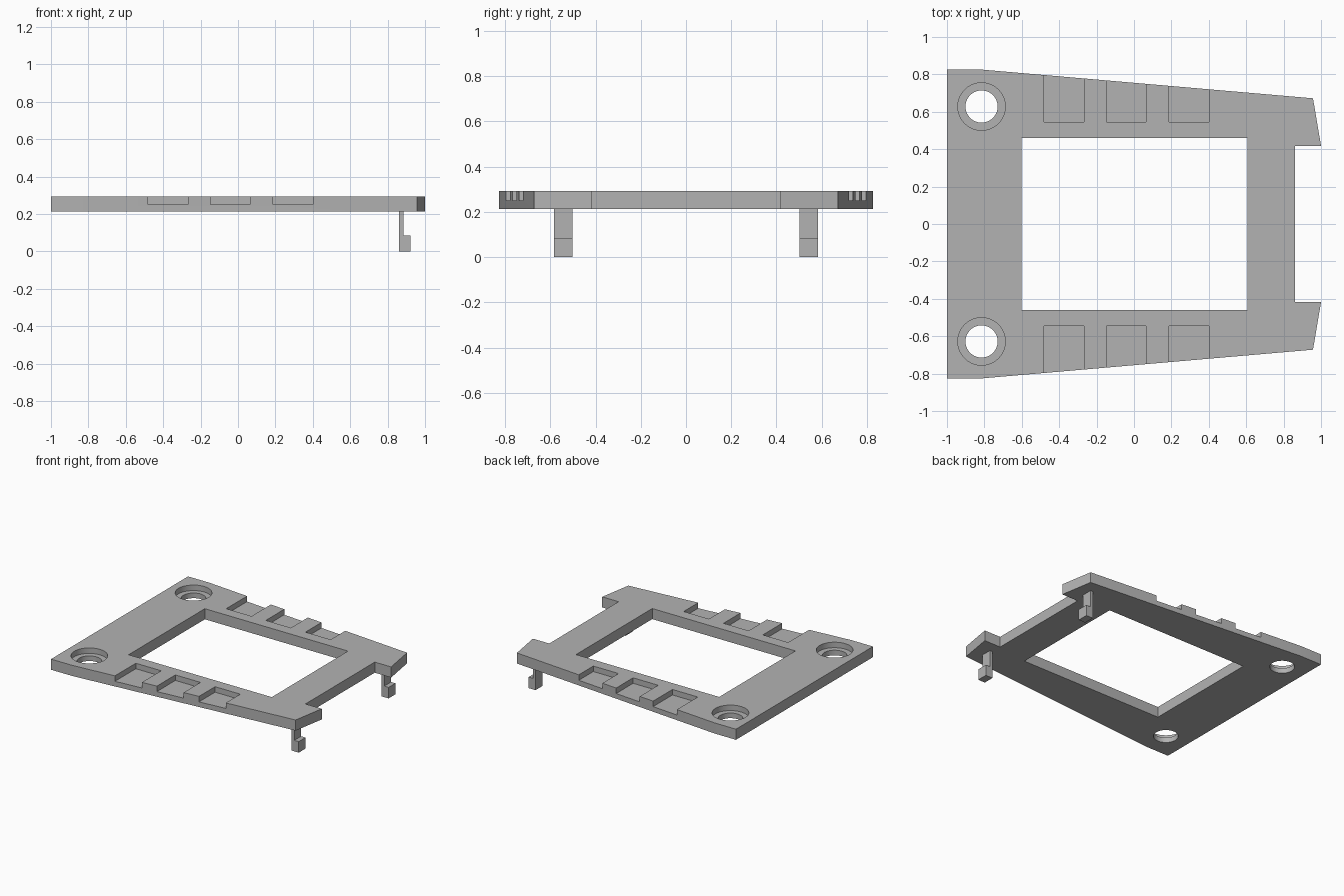
import bpy
import bmesh

cube = bpy.data.objects.get("Cube")
if cube:
    bpy.data.objects.remove(cube, do_unlink=True)

BOTTOM, FLOOR, TOP = 0.212, 0.251, 0.293

grey = bpy.data.materials.new("plain_grey")
grey.use_nodes = True
colour = (0.45, 0.45, 0.45, 1)
grey.diffuse_color = colour
grey.node_tree.nodes["Principled BSDF"].inputs["Base Color"].default_value = colour


def finish(name, bm):
    bmesh.ops.recalc_face_normals(bm, faces=bm.faces)
    mesh = bpy.data.meshes.new(name)
    bm.to_mesh(mesh)
    bm.free()
    mesh.materials.append(grey)
    obj = bpy.data.objects.new(name, mesh)
    bpy.context.collection.objects.link(obj)
    return obj


def prism(name, points, direction):
    """Extrude a flat outline along a vector."""
    bm = bmesh.new()
    face = bm.faces.new([bm.verts.new(p) for p in points])
    new = bmesh.ops.extrude_face_region(bm, geom=[face])["geom"]
    verts = [v for v in new if isinstance(v, bmesh.types.BMVert)]
    bmesh.ops.translate(bm, verts=verts, vec=direction)
    return finish(name, bm)


def box(name, x0, x1, y0, y1, z0, z1):
    corners = [(x0, y0, z0), (x1, y0, z0), (x1, y1, z0), (x0, y1, z0)]
    return prism(name, corners, (0, 0, z1 - z0))


def cylinder(name, x, y, radius, z0, z1):
    bm = bmesh.new()
    bmesh.ops.create_cone(bm, cap_ends=True, segments=64, radius1=radius,
                          radius2=radius, depth=z1 - z0)
    bmesh.ops.translate(bm, verts=bm.verts, vec=(x, y, (z0 + z1) / 2))
    return finish(name, bm)


# Tapered plate with a notch in its narrow end
half = [(-1, 0.826), (-0.82, 0.826), (0.957, 0.672), (1, 0.418), (0.862, 0.418)]
outline = half + [(x, -y) for x, y in reversed(half)]
plate = prism("frame_plate", [(x, y, BOTTOM) for x, y in outline], (0, 0, TOP - BOTTOM))

# Cutters: window, edge pockets and stepped screw holes
cutters = [box("window_cutter", -0.602, 0.607, -0.46, 0.46, 0.1, 0.4)]
for side in (-1, 1):
    for x0, x1 in ((-0.481, -0.267), (-0.147, 0.065), (0.188, 0.401)):
        y0, y1 = sorted((side * 0.545, side * 0.95))
        cutters.append(box("pocket_cutter", x0, x1, y0, y1, FLOOR, 0.4))
    cutters.append(cylinder("hole_cutter", -0.815, side * 0.628, 0.086, 0.1, 0.4))
    cutters.append(cylinder("counterbore_cutter", -0.815, side * 0.628, 0.127, FLOOR, 0.4))

bpy.context.view_layer.objects.active = plate
plate.select_set(True)
for cutter in cutters:
    mod = plate.modifiers.new("cut", 'BOOLEAN')
    mod.operation = 'DIFFERENCE'
    mod.solver = 'EXACT'
    mod.object = cutter
    bpy.ops.object.modifier_apply(modifier=mod.name)
    bpy.data.objects.remove(cutter, do_unlink=True)
bpy.ops.object.shade_smooth_by_angle()

# Hooked clips hanging under the narrow end
hook = [(0.862, 0), (0.921, 0), (0.921, 0.084), (0.884, 0.084), (0.884, BOTTOM), (0.862, BOTTOM)]
for name, y in (("left_clip", 0.501), ("right_clip", -0.583)):
    prism(name, [(x, y, z) for x, z in hook], (0, 0.082, 0))
